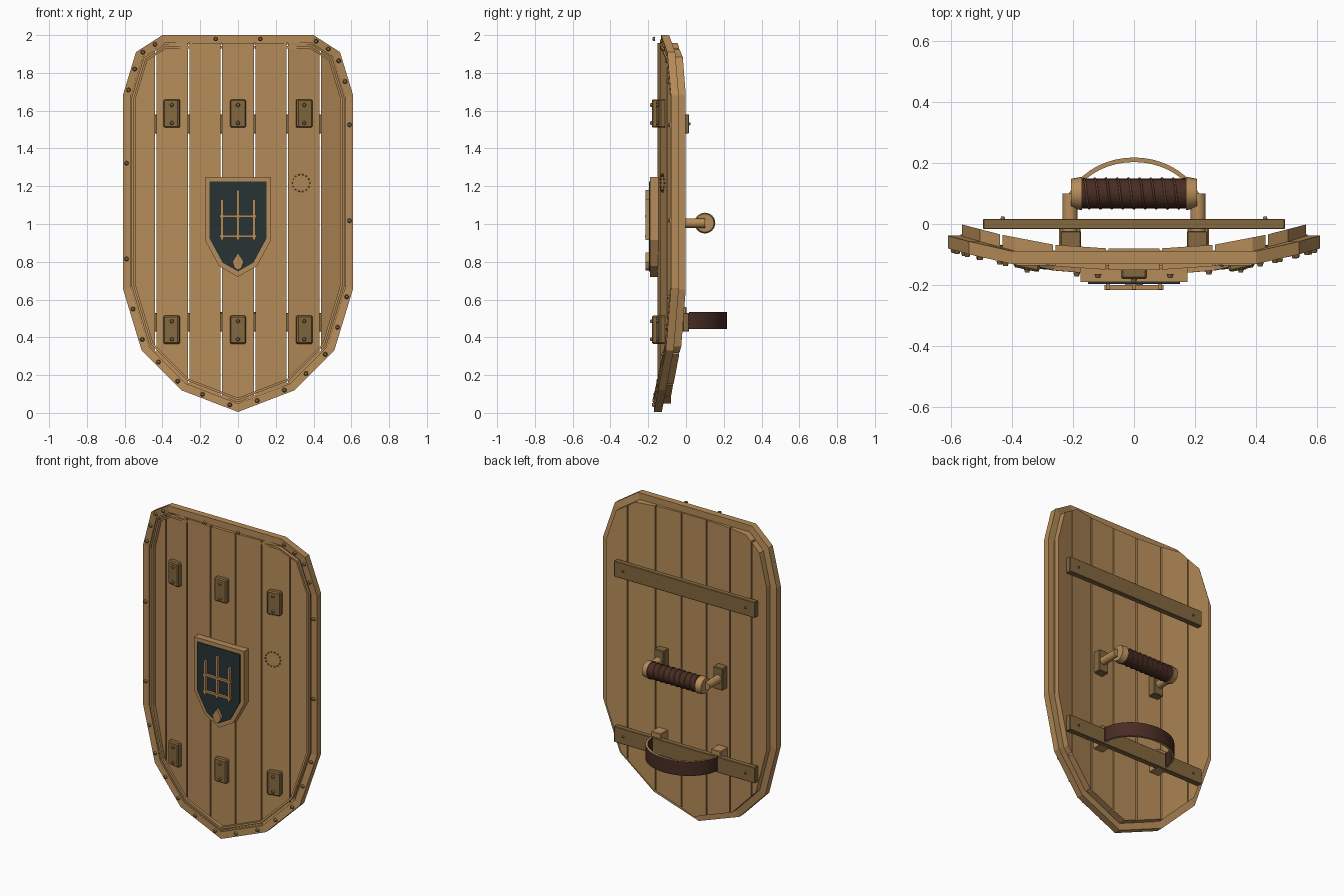
import bpy, bmesh, math
from mathutils import Vector

cube = bpy.data.objects.get("Cube")
if cube:
    bpy.data.objects.remove(cube)


def material(name, color):
    m = bpy.data.materials.new(name)
    m.use_nodes = True
    m.diffuse_color = (*color, 1)
    m.node_tree.nodes["Principled BSDF"].inputs["Base Color"].default_value = (*color, 1)
    return m


WOOD = material("tan wood", (0.47, 0.265, 0.10))
DARK = material("olive brown wood", (0.23, 0.14, 0.05))
LEATHER = material("dark leather", (0.065, 0.025, 0.017))
CORD = material("leather cord", (0.13, 0.055, 0.03))
SLATE = material("slate", (0.022, 0.034, 0.036))


def finish(name, bm, *mats):
    bmesh.ops.recalc_face_normals(bm, faces=bm.faces)
    mesh = bpy.data.meshes.new(name)
    bm.to_mesh(mesh)
    bm.free()
    ob = bpy.data.objects.new(name, mesh)
    bpy.context.collection.objects.link(ob)
    for m in mats:
        mesh.materials.append(m)
    return ob


def loft(name, rings, mat, closed=False):
    """Join matching rings of points; cap the ends unless closed."""
    bm = bmesh.new()
    vs = [[bm.verts.new(p) for p in ring] for ring in rings]
    n = len(vs[0])
    for a, b in zip(vs, vs[1:] + vs[:1] if closed else vs[1:]):
        for i in range(n):
            bm.faces.new((a[i], a[(i + 1) % n], b[(i + 1) % n], b[i]))
    if not closed:
        bm.faces.new(vs[0])
        bm.faces.new(vs[-1])
    return finish(name, bm, mat)


def prism(name, pts, y0, y1, mat):
    return loft(name, [[(x, y, z) for x, z in pts] for y in (y0, y1)], mat)


def box(name, center, size, mat, turn=0, bevel=0):
    bm = bmesh.new()
    bmesh.ops.create_cube(bm, size=1)
    bmesh.ops.scale(bm, vec=size, verts=bm.verts)
    ob = finish(name, bm, mat)
    ob.location = center
    ob.rotation_euler.z = turn
    if bevel:
        mod = ob.modifiers.new("soft_edges", 'BEVEL')
        mod.width, mod.segments = bevel, 1
    return ob


def rod(name, a, b, r, mat, sides=20, r2=None):
    a, b = Vector(a), Vector(b)
    bm = bmesh.new()
    bmesh.ops.create_cone(bm, cap_ends=True, segments=sides, radius1=r,
                          radius2=r if r2 is None else r2, depth=(b - a).length)
    for f in bm.faces:
        f.smooth = len(f.verts) == 4
    ob = finish(name, bm, mat)
    ob.location = (a + b) / 2
    ob.rotation_euler = (b - a).to_track_quat('Z', 'Y').to_euler()
    return ob


def nail(name, x, y, z, r=0.012, side=-1):
    rod(name, (x, y, z), (x, y + side * 0.012, z), r, DARK, 10, r * 0.65)


def interp(x, pts):
    x = abs(x)
    for (x0, v0), (x1, v1) in zip(pts, pts[1:]):
        if x <= x1:
            return v0 + (v1 - v0) * (x - x0) / (x1 - x0)
    return pts[-1][1]


def inset(pts, d):
    """Mitred inward offset of a clockwise outline."""
    out = []
    for i, p in enumerate(pts):
        e1 = (Vector(p) - Vector(pts[i - 1])).normalized()
        e2 = (Vector(pts[(i + 1) % len(pts)]) - Vector(p)).normalized()
        n1, n2 = Vector((e1.y, -e1.x)), Vector((e2.y, -e2.x))
        out.append(tuple(Vector(p) + (n1 + n2) * d / (1 + n1.dot(n2))))
    return out


def bow(x):
    return -0.17 + 0.09 * (x / 0.61) ** 2


# Overall outline, clockwise from the top left corner
half = [(0.40, 2.0), (0.54, 1.91), (0.61, 1.68), (0.61, 0.66), (0.51, 0.33), (0.30, 0.12)]
outline = half + [(0, 0.005)] + [(-x, z) for x, z in reversed(half)]


# Rim and inner trim
def band(name, d0, d1, front, back):
    rings = []
    for p, a, b in zip(outline, inset(outline, d0), inset(outline, d1)):
        f, k = bow(p[0]) + front, bow(p[0]) + back
        rings.append([(a[0], f, a[1]), (b[0], f, b[1]), (b[0], k, b[1]), (a[0], k, a[1])])
    return loft(name, rings, WOOD, closed=True)


band("rim", 0, 0.042, 0, 0.042)
band("rim_edge", 0.042, 0.05, 0.008, 0.045)
band("inner_trim", 0.058, 0.07, -0.004, 0.04)

# Rim nails
for i, p in enumerate(outline):
    q = outline[(i + 1) % len(outline)]
    level = abs(p[1] - q[1]) < 0.01
    for t in ((0.35, 0.65) if level else (0.15, 0.65)):
        a, b = Vector(inset(outline, 0.02)[i]), Vector(inset(outline, 0.02)[(i + 1) % len(outline)])
        c = a.lerp(b, t)
        nail("rim_nail", c.x, bow(c.x) + 0.002, c.y)

# Planks
inner = inset(outline, 0.042)
top = [(0, inner[0][1])] + inner[0:3]
bottom = [inner[6], inner[5], inner[4], inner[3]]
back = [(0, -0.08), (0.088, -0.08), (0.262, -0.068), (0.435, -0.035), (0.57, 0)]
front = [(0, -0.15), (0.088, -0.15), (0.262, -0.138), (0.435, -0.1), (0.57, -0.045)]
edges = [-0.568, -0.435, -0.262, -0.088, 0.088, 0.262, 0.435, 0.568]
breaks = [s * x for x, _ in top + bottom for s in (1, -1)]
for x0, x1 in zip(edges, edges[1:]):
    x0, x1 = x0 + 0.004, x1 - 0.004
    xs = sorted({x0, x1} | {round(b, 4) for b in breaks if x0 + 0.002 < b < x1 - 0.002})
    rings = []
    for x in xs:
        f, k, t, b = (interp(x, c) for c in (front, back, top, bottom))
        rings.append([(x, f, t), (x, f, b), (x, k, b), (x, k, t)])
    loft("plank", rings, WOOD)

# Front plates with nails
for z in (1.585, 0.44):
    for x in (-0.35, 0, 0.35):
        y = interp(x, front) - 0.01
        box("front_plate", (x, y, z), (0.086, 0.042, 0.15), DARK, math.copysign(0.21, x) if x else 0, 0.007)
        for dz in (-0.05, 0.045):
            nail("plate_nail", x, y - 0.019, z + dz, 0.011)

# Emblem shield with slate field and lattice
badge = [(-0.175, 1.25), (0.175, 1.25), (0.175, 0.915), (0.10, 0.777), (0, 0.72), (-0.10, 0.777), (-0.175, 0.915)]
prism("emblem_frame", badge, -0.19, -0.145, WOOD)
prism("emblem_field", inset(badge, 0.025), -0.197, -0.188, SLATE)
for x, z in ((-0.085, 1.13), (0, 1.18), (0.085, 1.13)):
    box("lattice_upright", (x, -0.206, (z + 0.915) / 2), (0.014, 0.018, z - 0.915), WOOD)
for z in (0.935, 1.04):
    box("lattice_bar", (0, -0.208, z), (0.195, 0.016, 0.013), WOOD)
drop = [(0, 0.848), (0.03, 0.80), (0.018, 0.768), (0, 0.755), (-0.018, 0.768), (-0.03, 0.80)]
prism("emblem_drop", drop, -0.215, -0.195, WOOD)

# Small ring of studs on the front
for i in range(14):
    a = i * math.tau / 14
    x, z = 0.333 + 0.046 * math.cos(a), 1.217 + 0.046 * math.sin(a)
    nail("ring_stud", x, interp(x, front) + 0.004, z, 0.005)

# Back battens
for z in (1.53, 0.48):
    box("batten", (0, 0, z), (0.99, 0.034, 0.10), DARK, 0, 0.003)
    for x in (-0.43, 0.43):
        nail("batten_nail", x, 0.012, z, 0.009, 1)

# Hand grip with end caps, arms and mounts
gy, gz = 0.1, 1.005
rod("grip", (-0.18, gy, gz), (0.18, gy, gz), 0.049, LEATHER, 24)
for s in (-1, 1):
    rod("grip_cap", (s * 0.17, gy, gz), (s * 0.207, gy, gz), 0.055, WOOD, 24, 0.048)
    rod("grip_arm", (s * 0.21, -0.03, gz), (s * 0.21, gy, gz), 0.025, WOOD, 16)
    box("grip_mount", (s * 0.207, -0.05, gz), (0.068, 0.055, 0.14), DARK, 0, 0.004)

# Cord wound around the grip
curve = bpy.data.curves.new("grip_cord", 'CURVE')
curve.dimensions = '3D'
curve.bevel_depth, curve.bevel_resolution = 0.0035, 1
line = curve.splines.new('POLY')
turns, steps = 9, 20
line.points.add(turns * steps)
for i, p in enumerate(line.points):
    a = i * math.tau / steps
    p.co = (-0.165 + 0.33 * i / (turns * steps), gy + 0.05 * math.cos(a), gz + 0.05 * math.sin(a), 1)
curve.materials.append(CORD)
bpy.context.collection.objects.link(bpy.data.objects.new("grip_cord", curve))

# Arm strap with pale cut edges
rings = []
for i in range(25):
    a = math.pi * i / 24
    c, s = math.cos(a), math.sin(a)
    o, n = (0.235 * c, 0.015 + 0.203 * s), (0.222 * c, 0.015 + 0.188 * s)
    rings.append([(*o, 0.445), (*o, 0.535), (*n, 0.535), (*n, 0.445)])
strap = loft("arm_strap", rings, LEATHER)
strap.data.materials.append(WOOD)
for f in strap.data.polygons:
    if abs(f.normal.z) > 0.5:
        f.material_index = 1
    else:
        f.use_smooth = True
for s in (-1, 1):
    box("strap_mount", (s * 0.21, -0.035, 0.495), (0.07, 0.075, 0.13), WOOD, 0, 0.004)
